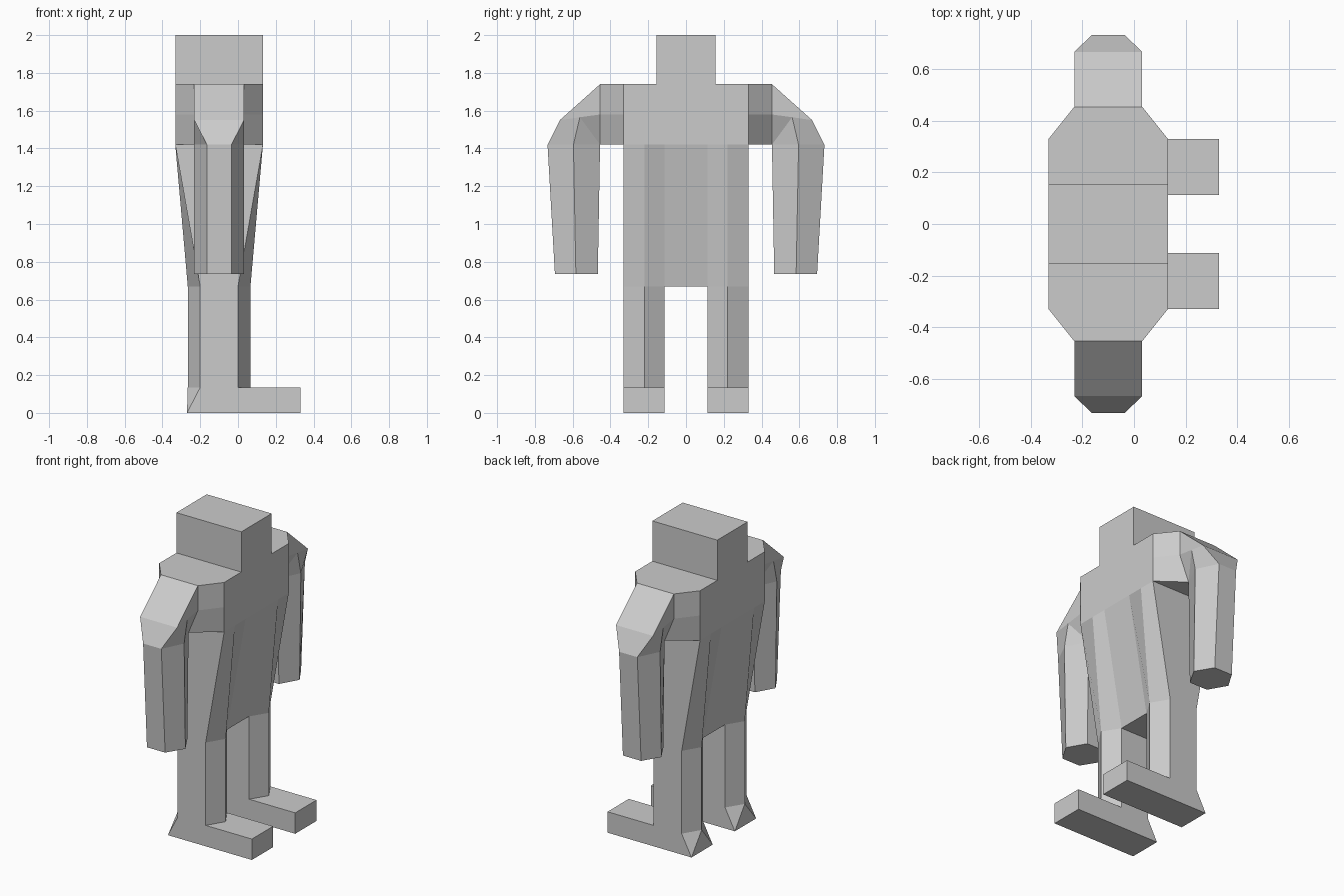
import bpy, bmesh

if "Cube" in bpy.data.objects:
    bpy.data.objects.remove(bpy.data.objects["Cube"])

grey = bpy.data.materials.new("plain grey")
grey.diffuse_color = (0.6, 0.6, 0.6, 1)
grey.use_nodes = True
grey.node_tree.nodes["Principled BSDF"].inputs["Base Color"].default_value = grey.diffuse_color
CX = -0.10  # body centre line in x (the figure faces +x)


def build(name, polys):
    """Make a flat-shaded object from polygons, sharing equal corners."""
    bm, seen = bmesh.new(), {}
    for poly in polys:
        keys = list(dict.fromkeys(tuple(round(c, 4) for c in p) for p in poly))
        if len(keys) < 3:
            continue
        for k in keys:
            if k not in seen:
                seen[k] = bm.verts.new(k)
        bm.faces.new([seen[k] for k in keys])
    bmesh.ops.recalc_face_normals(bm, faces=bm.faces)
    mesh = bpy.data.meshes.new(name)
    bm.to_mesh(mesh)
    bm.free()
    mesh.materials.append(grey)
    ob = bpy.data.objects.new(name, mesh)
    bpy.context.collection.objects.link(ob)


def loft(rings, skip=()):
    """Quads between successive closed rings; skip holds (row, column) gaps."""
    n = len(rings[0])
    return [[a[i], a[(i + 1) % n], b[(i + 1) % n], b[i]]
            for r, (a, b) in enumerate(zip(rings, rings[1:]))
            for i in range(n) if (r, i) not in skip]


def section(pts):
    """Close a half section of (half width, y, z) by mirroring it across CX."""
    return ([(CX + h, y, z) for h, y, z in pts]
            + [(CX - h, y, z) for h, y, z in reversed(pts)])


# Head: box open below, sitting on the chest
head = [section([(0.232, -0.155, z), (0.232, 0.155, z)]) for z in (1.74, 2.0)]
build("head", loft(head) + [head[1]])

# Chest: lofted sideways, narrowing to the shoulder openings
def chest_ring(y, bottom, top):
    return section([(top, y, 1.74), (top, y, 1.58), (bottom, y, 1.42)])

chest = [chest_ring(-0.455, 0.065, 0.132), chest_ring(-0.33, 0.232, 0.232),
         chest_ring(-0.155, 0.232, 0.232), chest_ring(0.155, 0.232, 0.232),
         chest_ring(0.33, 0.232, 0.232), chest_ring(0.455, 0.065, 0.132)]
# gaps: waist opening below (column 2) and neck opening above (column 5)
build("chest", loft(chest, {(1, 2), (2, 2), (3, 2), (2, 5)}))

# Torso: rectangle at the chest blending into two leg openings
ys = (-0.33, -0.22, -0.113, 0.113, 0.22, 0.33)
hs = (0.1, 0.166, 0.1, 0.1, 0.166, 0.1)
waist = section([(0.232, y, 1.42) for y in ys])
hips = section([(h, y, 0.67) for h, y in zip(hs, ys)])
build("torso", loft([waist, hips]) + [[hips[2], hips[3], hips[8], hips[9]]])

for s, side in ((-1, "right"), (1, "left")):
    # Arm: sloped shoulder bending into a six-sided hanging arm
    inner = (0.065, s * 0.455, 1.42)
    arm = [section(p) for p in (
        [(0.132, s * 0.455, 1.74), (0.132, s * 0.455, 1.58), inner],
        [(0.132, s * 0.668, 1.55), (0.132, s * 0.562, 1.565), inner],
        [(0.065, s * 0.733, 1.42), (0.132, s * 0.596, 1.42), inner],
        [(0.065, s * 0.694, 0.735), (0.132, s * 0.583, 0.735),
         (0.065, s * 0.467, 0.735)])]
    build(side + "_arm", loft(arm) + [arm[-1]])

    # Leg: six-sided column
    yi, ym, yo = s * 0.113, s * 0.22, s * 0.33
    leg = [section([(0.1, yi, z), (0.166, ym, z), (0.1, yo, z)])
           for z in (0.67, 0.135)]
    build(side + "_leg", loft(leg))

    # Foot: long block with a faceted heel flaring down from the leg
    fi, fm, fo, bo, bm_, bi = leg[1]
    heel_i, heel_o = (-0.27, yi, 0), (-0.27, yo, 0)
    toe_i, toe_o = (0.33, yi, 0), (0.33, yo, 0)
    top_i, top_o = (0.33, yi, 0.135), (0.33, yo, 0.135)
    build(side + "_foot", [
        [heel_i, toe_i, toe_o, heel_o],
        [toe_i, toe_o, top_o, top_i],
        [top_i, top_o, fo, fm, fi],
        [heel_i, toe_i, top_i, fi, bi],
        [heel_o, toe_o, top_o, fo, bo],
        [heel_i, heel_o, bm_],
        [heel_i, bi, bm_],
        [heel_o, bo, bm_]])
